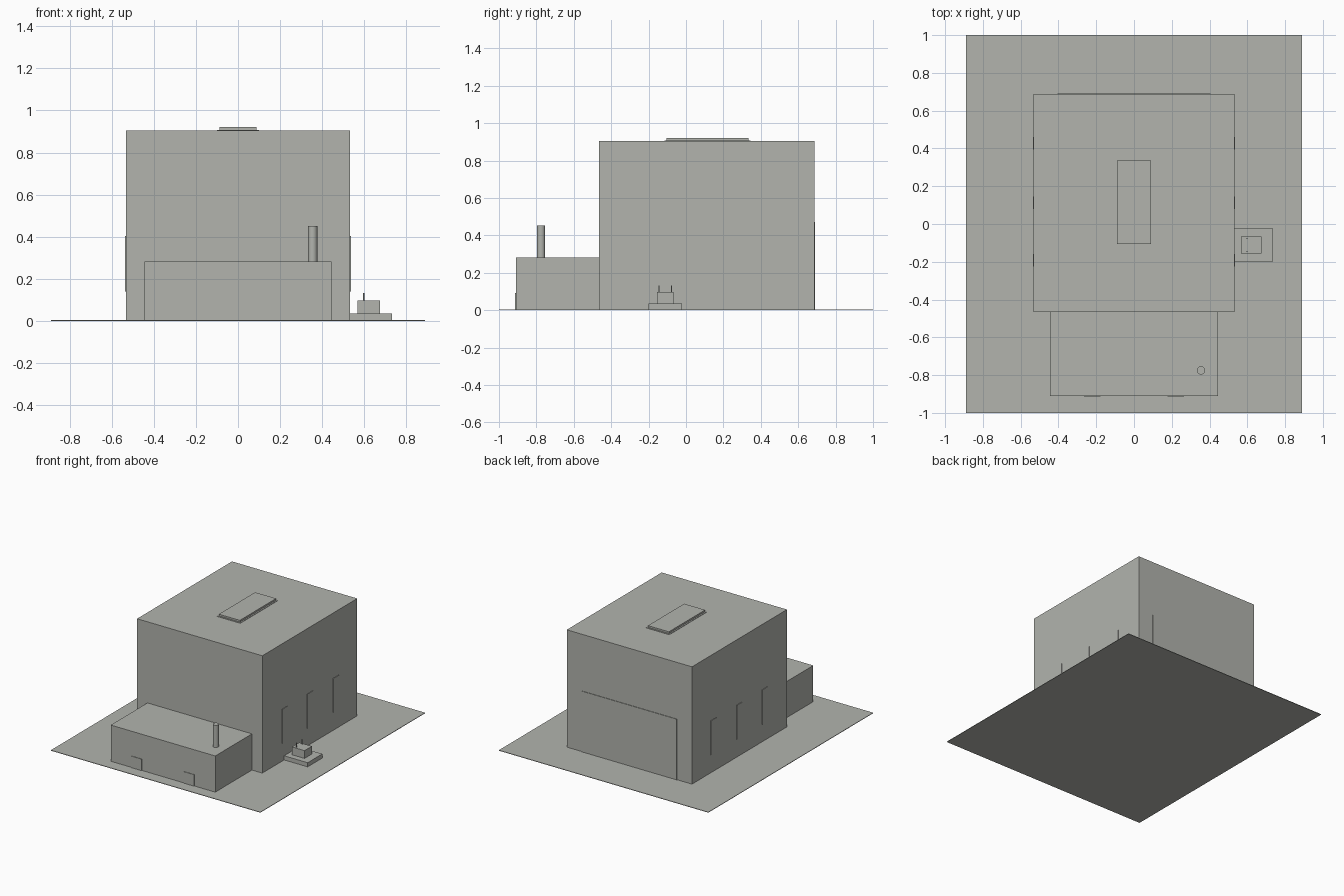
import bpy

if "Cube" in bpy.data.objects:
    bpy.data.objects.remove(bpy.data.objects["Cube"])

# One flat concrete grey for the whole model
grey = bpy.data.materials.new("concrete grey")
grey.diffuse_color = (0.445, 0.456, 0.423, 1)
grey.use_nodes = True
grey.node_tree.nodes["Principled BSDF"].inputs["Base Color"].default_value = grey.diffuse_color


def box(name, x0, x1, y0, y1, z0, z1):
    bpy.ops.mesh.primitive_cube_add(
        size=1, location=((x0 + x1) / 2, (y0 + y1) / 2, (z0 + z1) / 2))
    ob = bpy.context.object
    ob.name = name
    ob.scale = (x1 - x0, y1 - y0, z1 - z0)
    bpy.ops.object.transform_apply(location=False, rotation=False, scale=True)
    ob.data.materials.append(grey)
    return ob


def post(name, x, y, z0, z1, r, sides):
    bpy.ops.mesh.primitive_cylinder_add(
        vertices=sides, radius=r, depth=z1 - z0, location=(x, y, (z0 + z1) / 2))
    ob = bpy.context.object
    ob.name = name
    ob.data.materials.append(grey)
    bpy.ops.object.shade_smooth_by_angle()
    return ob


BASE = 0.004      # top of the site slab
PLATE = 0.004     # thickness of doors and windows

# Site slab
box("site_slab", -0.89, 0.89, -1, 1, 0, BASE)

# Main hall and front annex
box("main_hall", -0.532, 0.532, -0.465, 0.687, BASE, 0.905)
box("front_annex", -0.444, 0.444, -0.91, -0.465, BASE, 0.282)

# Roof light on a low curb
box("roof_curb", -0.1, 0.1, -0.115, 0.345, 0.905, 0.908)
box("roof_light", -0.089, 0.089, -0.105, 0.335, 0.908, 0.921)

# Chimney on the annex
post("chimney", 0.355, -0.775, 0.282, 0.452, 0.022, 24)

# Tall windows on both long walls
for side, label in ((-1, "left"), (1, "right")):
    for i, y in enumerate((-0.193, 0.113, 0.428)):
        xs = sorted((side * 0.532, side * (0.532 + PLATE)))
        box(f"{label}_window_{i + 1}", *xs, y - 0.033, y + 0.033, 0.14, 0.404)

# Large loading door at the back
box("back_door", -0.405, 0.405, 0.687, 0.687 + PLATE, BASE, 0.47)

# Two small doors at the front of the annex
for x in (-0.222, 0.222):
    box("annex_door", x - 0.044, x + 0.044, -0.91 - PLATE, -0.91, BASE, 0.092)

# Equipment pad with a cabinet and two thin pins
box("equipment_pad", 0.532, 0.732, -0.2, -0.022, BASE, 0.036)
box("equipment_cabinet", 0.567, 0.674, -0.155, -0.066, 0.036, 0.096)
for y in (-0.145, -0.077):
    post("cabinet_pin", 0.598, y, 0.096, 0.133, 0.003, 8)
